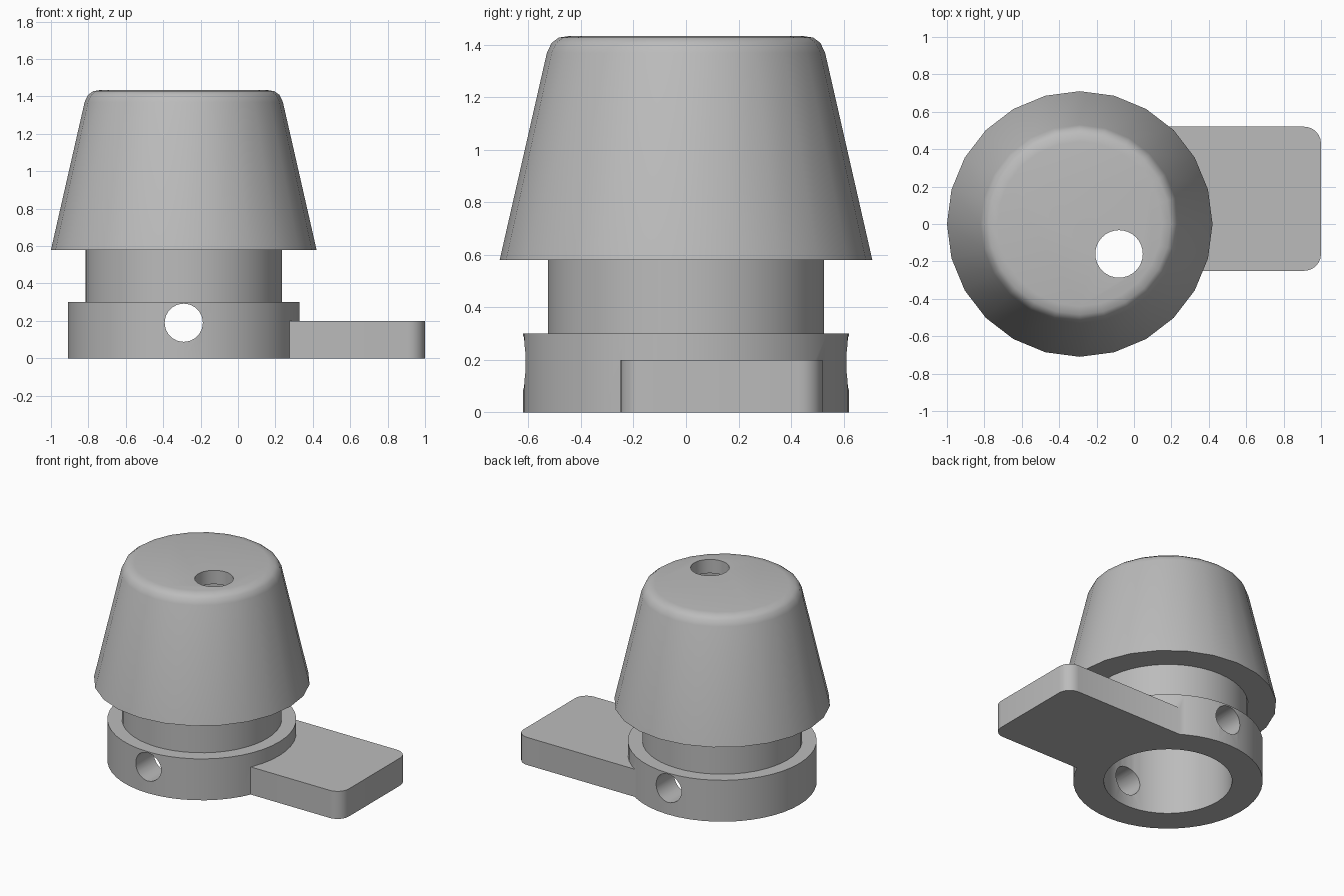
import bpy, bmesh, math
from mathutils import Matrix, Vector

cube = bpy.data.objects.get("Cube")
if cube:
    bpy.data.objects.remove(cube, do_unlink=True)

AXIS_X = -0.29

grey = bpy.data.materials.new("neutral_grey")
grey.use_nodes = True
colour = (0.5, 0.5, 0.5, 1)
grey.diffuse_color = colour
grey.node_tree.nodes["Principled BSDF"].inputs["Base Color"].default_value = colour


def finish(name, bm):
    bmesh.ops.recalc_face_normals(bm, faces=bm.faces[:])
    mesh = bpy.data.meshes.new(name)
    bm.to_mesh(mesh)
    bm.free()
    mesh.materials.append(grey)
    obj = bpy.data.objects.new(name, mesh)
    bpy.context.collection.objects.link(obj)
    return obj


def lathe(name, profile, sides, centre=(AXIS_X, 0)):
    """Solid of revolution from (radius, height) pairs, bottom to top."""
    bm = bmesh.new()
    rings = []
    for r, z in profile:
        angles = [2 * math.pi * i / sides for i in range(sides)]
        rings.append([bm.verts.new((centre[0] + r * math.cos(a),
                                    centre[1] + r * math.sin(a), z)) for a in angles])
    for low, high in zip(rings, rings[1:]):
        for i in range(sides):
            j = (i + 1) % sides
            bm.faces.new((low[i], low[j], high[j], high[i]))
    bm.faces.new(rings[0])
    bm.faces.new(rings[-1])
    return finish(name, bm)


def combine(target, other, operation):
    mod = target.modifiers.new(operation.lower(), "BOOLEAN")
    mod.operation = operation
    mod.solver = "EXACT"
    mod.object = other
    bpy.context.view_layer.objects.active = target
    bpy.ops.object.modifier_apply(modifier=mod.name)
    bpy.data.objects.remove(other, do_unlink=True)


# Base collar, neck and tapered cap with a rounded top edge
body = lathe("capped_collar_with_lever", [(0.62, 0), (0.62, 0.3)], 48)
neck = lathe("neck", [(0.525, 0.15), (0.525, 0.8)], 48)
cap = lathe("tapered_cap", [(0.71, 0.58), (0.53, 1.37), (0.512, 1.408),
                            (0.485, 1.428), (0.44, 1.435)], 24)

# Flat lever with rounded outer corners
bm = bmesh.new()
bmesh.ops.create_cube(bm, size=1)
bmesh.ops.scale(bm, vec=(1.2, 0.77, 0.2), verts=bm.verts)
bmesh.ops.translate(bm, vec=(0.4, 0.135, 0.1), verts=bm.verts)
corners = [e for e in bm.edges if all(v.co.x > 0.9 for v in e.verts)
           and abs(e.verts[0].co.y - e.verts[1].co.y) < 0.01]
bmesh.ops.bevel(bm, geom=corners, offset=0.09, segments=6, profile=0.5, affect="EDGES")
lever = finish("lever", bm)

for part in (neck, cap, lever):
    combine(body, part, "UNION")

# Blind bore from below, offset hole in the top, cross hole through the collar
bore = lathe("bore_cutter", [(0.42, -0.2), (0.42, 1.335)], 48)
top_hole = lathe("top_hole_cutter", [(0.127, 1.2), (0.127, 1.6)], 32, (-0.08, -0.16))
cross_hole = lathe("cross_hole_cutter", [(0.102, -1), (0.102, 1)], 32, (0, 0))
cross_hole.data.transform(Matrix.Translation(Vector((AXIS_X, 0, 0.19)))
                          @ Matrix.Rotation(math.pi / 2, 4, "X"))
for cutter in (bore, top_hole, cross_hole):
    cutter.hide_render = True
    combine(body, cutter, "DIFFERENCE")

# Smooth curved walls, crisp rims
bpy.ops.object.select_all(action="DESELECT")
body.select_set(True)
bpy.context.view_layer.objects.active = body
bpy.ops.object.shade_smooth_by_angle(angle=math.radians(35))
